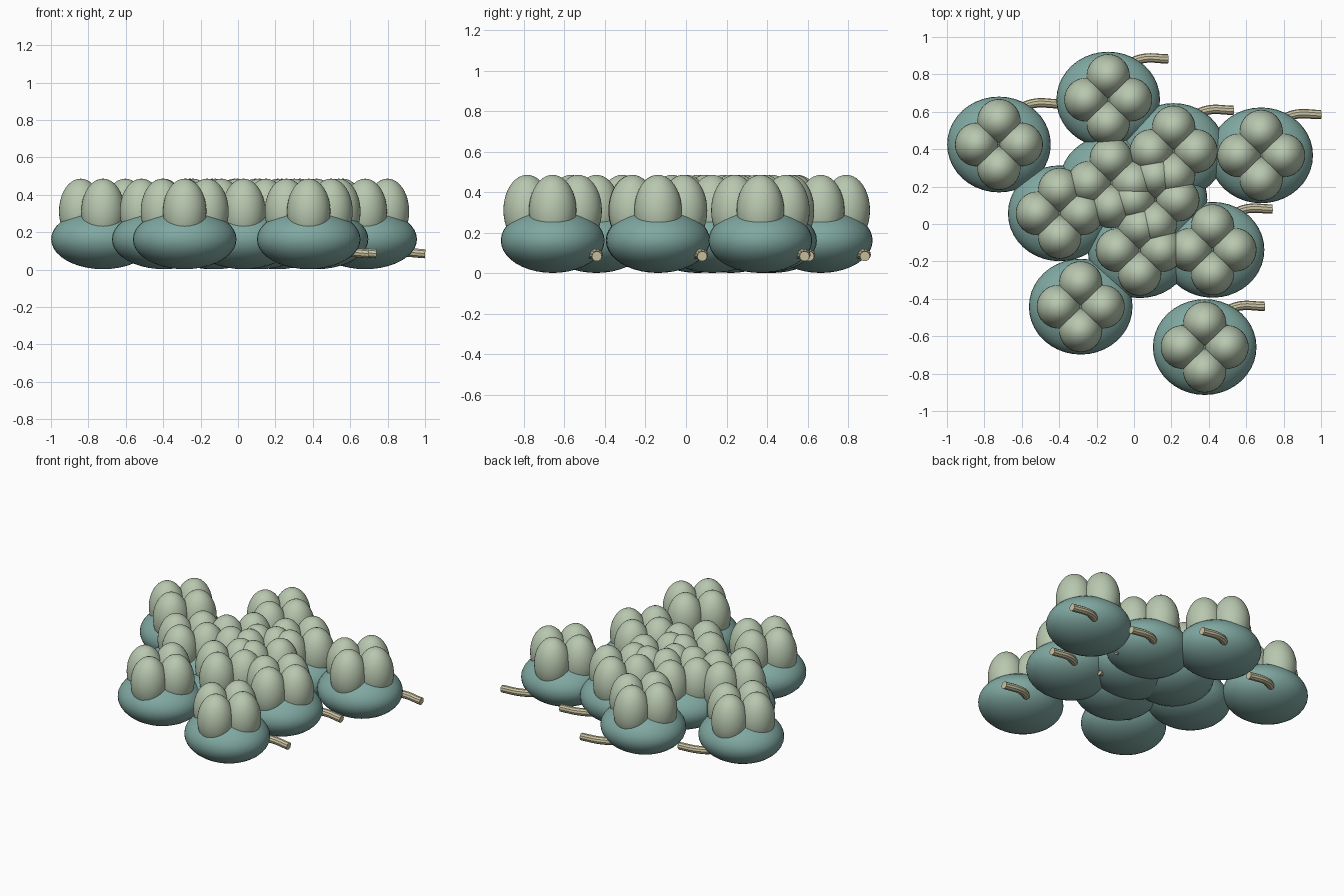
import bpy
from mathutils import Vector

if "Cube" in bpy.data.objects:
    bpy.data.objects.remove(bpy.data.objects["Cube"])


def material(name, rgb):
    m = bpy.data.materials.new(name)
    m.diffuse_color = (*rgb, 1)
    m.use_nodes = True
    m.node_tree.nodes["Principled BSDF"].inputs["Base Color"].default_value = m.diffuse_color
    return m


TEAL = material("muted teal", (0.215, 0.39, 0.355))
SAGE = material("pale sage", (0.48, 0.575, 0.43))
TAN = material("pale tan", (0.60, 0.55, 0.36))


def ellipsoid(name, centre, radii, mat):
    bpy.ops.mesh.primitive_uv_sphere_add(segments=40, ring_count=20, location=centre)
    ob = bpy.context.object
    ob.name = name
    ob.scale = radii
    ob.data.materials.append(mat)
    bpy.ops.object.shade_smooth()


def stem(name, centre):
    # Round tube leaving the underside, then bending out along +x
    path = [(0.05, 0.11, -0.05), (0.105, 0.18, -0.065),
            (0.17, 0.216, -0.066), (0.32, 0.218, -0.078)]
    cu = bpy.data.curves.new(name, 'CURVE')
    cu.dimensions = '3D'
    cu.bevel_depth = 0.025
    cu.bevel_resolution = 3
    cu.use_fill_caps = True
    cu.resolution_u = 8
    sp = cu.splines.new('BEZIER')
    sp.bezier_points.add(len(path) - 1)
    for bp, p in zip(sp.bezier_points, path):
        bp.co = Vector(p) + Vector(centre)
        bp.handle_left_type = bp.handle_right_type = 'AUTO'
    ob = bpy.data.objects.new(name, cu)
    bpy.context.collection.objects.link(ob)
    cu.materials.append(TAN)
    bpy.ops.object.select_all(action='DESELECT')
    ob.select_set(True)
    bpy.context.view_layer.objects.active = ob
    bpy.ops.object.convert(target='MESH')
    bpy.ops.object.shade_smooth_by_angle()


# Scattered copies: squat base, four upright lobes and a side stem each
PLACES = [(-0.722, 0.425), (-0.138, 0.665), (0.212, 0.39), (0.68, 0.367),
          (-0.122, 0.22), (-0.397, 0.057), (0.42, -0.138), (0.03, -0.14),
          (-0.285, -0.442), (0.378, -0.658), (0.115, 0.13)]

for i, (x, y) in enumerate(PLACES, 1):
    ellipsoid(f"base_{i}", (x, y, 0.162), (0.277, 0.256, 0.16), TEAL)
    for side, dx, dy in (("right", 0.119, 0), ("left", -0.119, 0),
                         ("back", 0, 0.126), ("front", 0, -0.126)):
        ellipsoid(f"lobe_{side}_{i}", (x + dx, y + dy, 0.311),
                  (0.116, 0.117, 0.175), SAGE)
    stem(f"stem_{i}", (x, y, 0.162))
